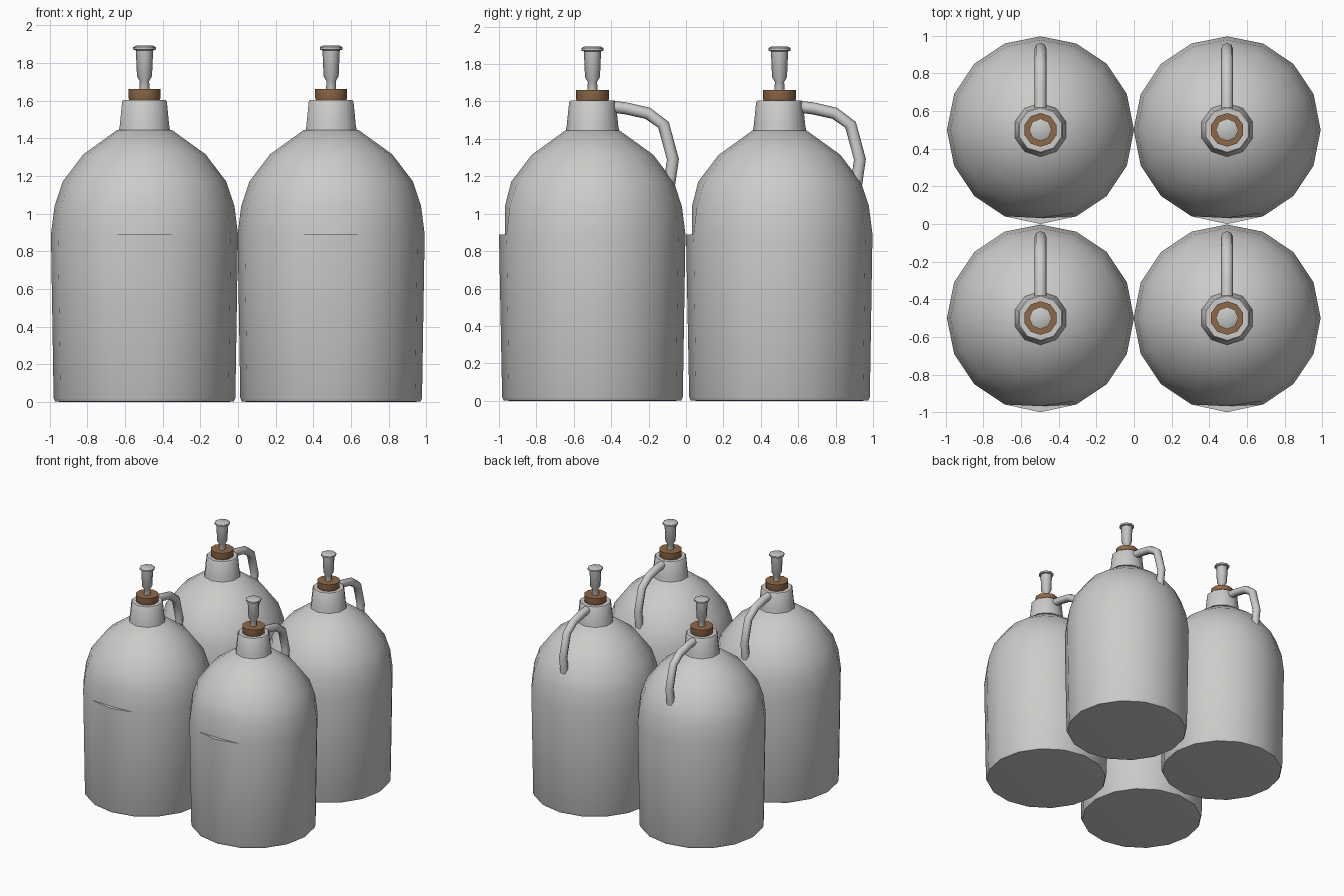
import bpy, bmesh, math
from mathutils import Vector

if "Cube" in bpy.data.objects:
    bpy.data.objects.remove(bpy.data.objects["Cube"])


def material(name, col):
    m = bpy.data.materials.new(name)
    m.diffuse_color = (*col, 1)
    m.use_nodes = True
    m.node_tree.nodes["Principled BSDF"].inputs["Base Color"].default_value = m.diffuse_color
    return m


STONE = material("glazed stoneware", (0.61, 0.60, 0.585))
CORK = material("cork brown", (0.27, 0.14, 0.065))
METAL = material("spout grey", (0.56, 0.56, 0.55))


def skin(bm, rings):
    # bridge consecutive rings and cap both ends
    n = len(rings[0])
    for a, b in zip(rings, rings[1:]):
        for i in range(n):
            j = (i + 1) % n
            bm.faces.new((a[i], a[j], b[j], b[i]))
    bm.faces.new(rings[0][::-1])
    bm.faces.new(rings[-1])


def finish(bm, name, mat, center, angle):
    bmesh.ops.remove_doubles(bm, verts=bm.verts, dist=1e-5)
    bmesh.ops.recalc_face_normals(bm, faces=bm.faces)
    me = bpy.data.meshes.new(name)
    bm.to_mesh(me)
    bm.free()
    me.materials.append(mat)
    ob = bpy.data.objects.new(name, me)
    ob.location = (*center, 0)
    bpy.context.collection.objects.link(ob)
    bpy.ops.object.select_all(action='DESELECT')
    ob.select_set(True)
    bpy.context.view_layer.objects.active = ob
    bpy.ops.object.shade_smooth_by_angle(angle=math.radians(angle))
    return ob


def lathe(name, profile, sides, mat, center, angle=50):
    # profile rows: radius, height, optional radius of the front vertex
    bm = bmesh.new()
    rings = []
    for r, z, *front in profile:
        ring = []
        for i in range(sides):
            a = -math.pi / 2 + 2 * math.pi * i / sides
            rr = front[0] if front and i == 0 else r
            ring.append(bm.verts.new((rr * math.cos(a), rr * math.sin(a), z)))
        rings.append(ring)
    skin(bm, rings)
    return finish(bm, name, mat, center, angle)


def tube(name, path, radius, sides, mat, center):
    # round bar following a path in the y-z plane
    pts = [Vector((0, y, z)) for y, z in path]
    bm = bmesh.new()
    rings = []
    for k, p in enumerate(pts):
        t = (pts[min(k + 1, len(pts) - 1)] - pts[max(k - 1, 0)]).normalized()
        x = Vector((1, 0, 0))
        u = t.cross(x)
        rings.append([bm.verts.new(p + radius * (math.cos(a) * x + math.sin(a) * u))
                      for a in (2 * math.pi * i / sides for i in range(sides))])
    skin(bm, rings)
    return finish(bm, name, mat, center, 65)


# body: the front has a small ledge at z = 0.89
BODY = [(0.45, 0.0), (0.475, 0.002), (0.483, 0.02), (0.497, 0.89, 0.5),
        (0.497, 0.89, 0.468), (0.478, 1.04, 0.468), (0.435, 1.17),
        (0.325, 1.315), (0.145, 1.445)]
NECK = [(0.145, 1.43), (0.138, 1.47), (0.125, 1.595), (0.118, 1.605)]
STOPPER = [(0.083, 1.60), (0.089, 1.615), (0.089, 1.662)]
SPOUT = [(0.027, 1.65), (0.025, 1.705), (0.04, 1.73), (0.046, 1.868),
         (0.06, 1.872), (0.06, 1.885), (0.045, 1.893)]
HANDLE = [(0.08, 1.575), (0.18, 1.563), (0.295, 1.537), (0.38, 1.475),
          (0.43, 1.29), (0.405, 1.12)]

# four jugs in a square
for cx in (-0.497, 0.495):
    for cy in (-0.5, 0.5):
        c = (cx, cy)
        lathe("jug_body", BODY, 16, STONE, c)
        lathe("jug_neck", NECK, 10, STONE, c)
        lathe("cork_stopper", STOPPER, 10, CORK, c)
        lathe("pour_spout", SPOUT, 8, METAL, c)
        tube("jug_handle", HANDLE, 0.032, 8, STONE, c)
